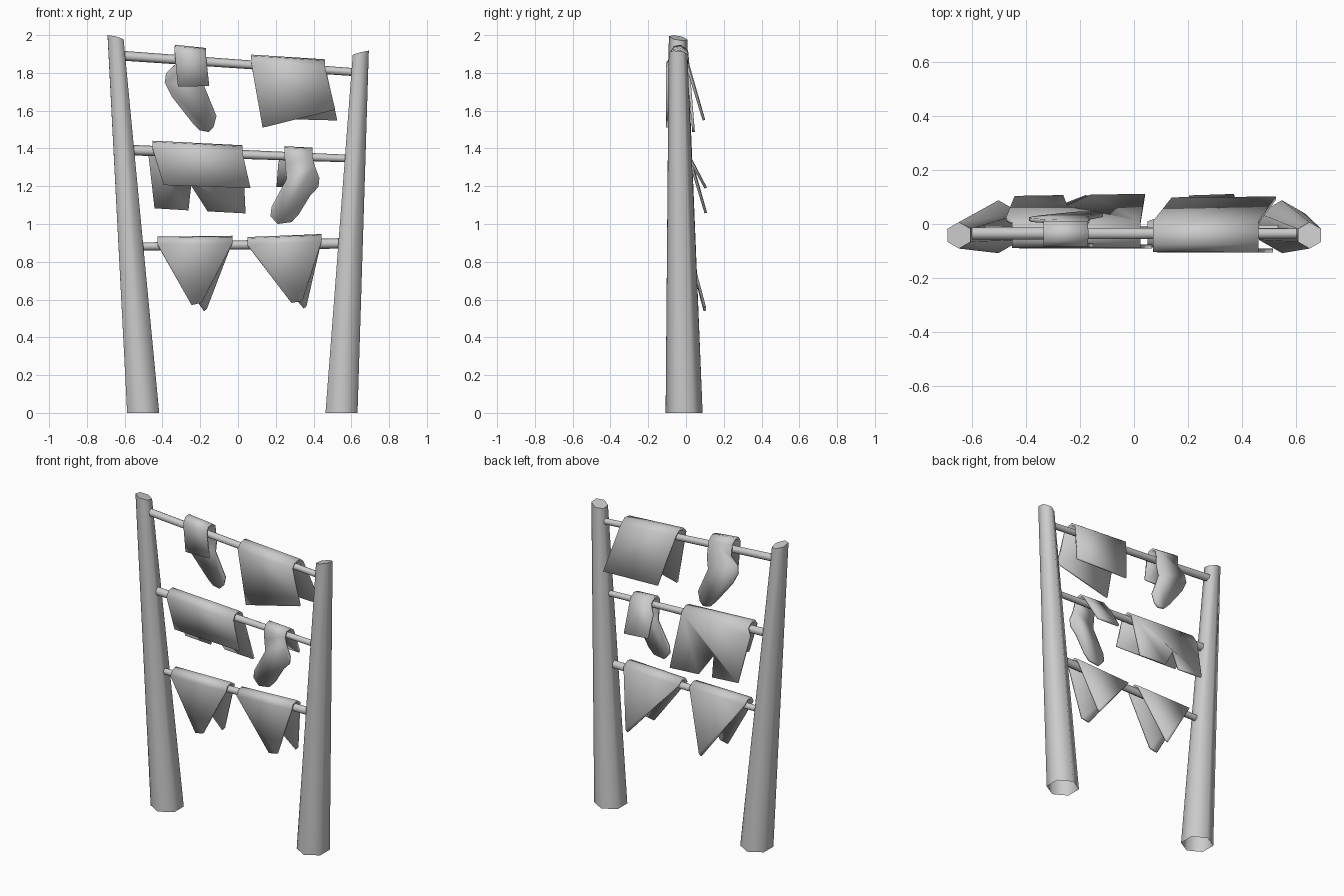
import bpy, bmesh, math
from mathutils import Vector

if "Cube" in bpy.data.objects:
    bpy.data.objects.remove(bpy.data.objects["Cube"])


def finish(name, bm, angle):
    bmesh.ops.recalc_face_normals(bm, faces=bm.faces[:])
    me = bpy.data.meshes.new(name)
    bm.to_mesh(me)
    bm.free()
    ob = bpy.data.objects.new(name, me)
    bpy.context.collection.objects.link(ob)
    bpy.ops.object.select_all(action='DESELECT')
    ob.select_set(True)
    bpy.context.view_layer.objects.active = ob
    bpy.ops.object.shade_smooth_by_angle(angle=math.radians(angle))
    return ob


def post(name, base, top, r0, r1, slant):
    # leaning six-sided pole, open at the foot, slanted cap
    bm = bmesh.new()
    rings = []
    for c, r, s in ((base, r0, (0, 0)), (top, r1, slant)):
        ring = []
        for i in range(6):
            a = math.radians(30 + 60 * i)
            dx, dy = r * math.cos(a), r * math.sin(a)
            ring.append(bm.verts.new((c[0] + dx, c[1] + dy, c[2] + s[0] * dx + s[1] * dy)))
        rings.append(ring)
    for i in range(6):
        j = (i + 1) % 6
        bm.faces.new((rings[0][i], rings[0][j], rings[1][j], rings[1][i]))
    bm.faces.new(rings[1])
    return finish(name, bm, 65)


def bar(name, a, b, r0, r1):
    a, b = Vector(a), Vector(b)
    bm = bmesh.new()
    bmesh.ops.create_cone(bm, cap_ends=True, segments=6, radius1=r0, radius2=r1, depth=(b - a).length)
    bm.transform((b - a).to_track_quat('Z', 'Y').to_matrix().to_4x4())
    bmesh.ops.translate(bm, verts=bm.verts, vec=(a + b) / 2)
    return finish(name, bm, 65)


def cloth(name, ridge, front, back, yf, yb):
    # sheet folded over a bar; front/back are (x, z) outlines from the right edge round to the left edge
    bm = bmesh.new()
    rows = [(yf, -0.035), (yf * 0.6 - 0.014, -0.006), (-0.03, 0), (0.005, -0.025)]
    strip = [[bm.verts.new((x, y, z + dz)) for x, z in ridge] for y, dz in rows]
    for p, q in zip(strip, strip[1:]):
        bm.faces.new((p[0], p[1], q[1], q[0]))
    for edge, pts, y0, y1 in ((strip[0], front, yf, yf), (strip[-1], back, 0.005, yb)):
        ztop, zlow = edge[0].co.z, min(z for x, z in pts)
        loop = [bm.verts.new((x, y0 + (y1 - y0) * (ztop - z) / (ztop - zlow), z)) for x, z in pts]
        bm.faces.new([edge[0], edge[1]] + loop)
    ob = finish(name, bm, 45)
    mod = ob.modifiers.new("thickness", 'SOLIDIFY')
    mod.thickness = 0.014
    mod.offset = 0
    return ob


# Posts
post("left_post", (-0.502, -0.01, 0), (-0.648, -0.042, 1.985), 0.098, 0.049, (-0.25, -0.18))
post("right_post", (0.548, -0.01, 0), (0.65, -0.042, 1.905), 0.098, 0.049, (0.25, -0.1))

# Cross bars
bar("top_bar", (-0.63, -0.035, 1.892), (0.63, -0.035, 1.803), 0.026, 0.021)
bar("middle_bar", (-0.59, -0.032, 1.392), (0.60, -0.032, 1.346), 0.028, 0.02)
bar("bottom_bar", (-0.55, -0.028, 0.88), (0.59, -0.028, 0.898), 0.021, 0.028)

# Towel
cloth("towel", [(0.07, 1.89), (0.46, 1.865)],
      [(0.515, 1.605), (0.13, 1.51)],
      [(0.525, 1.55), (0.14, 1.56)], -0.098, 0.095)

# Socks
cloth("upper_sock", [(-0.335, 1.942), (-0.17, 1.925)],
      [(-0.152, 1.73), (-0.318, 1.728)],
      [(-0.165, 1.80), (-0.177, 1.725), (-0.114, 1.571), (-0.13, 1.513), (-0.156, 1.487),
       (-0.204, 1.497), (-0.24, 1.534), (-0.352, 1.677), (-0.388, 1.75), (-0.38, 1.80),
       (-0.33, 1.847)], -0.078, 0.04)
cloth("lower_sock", [(0.246, 1.405), (0.394, 1.397)],
      [(0.405, 1.312), (0.431, 1.243), (0.426, 1.196), (0.384, 1.153), (0.32, 1.048),
       (0.283, 1.01), (0.209, 1.0), (0.172, 1.042), (0.177, 1.09), (0.257, 1.238),
       (0.25, 1.31)],
      [(0.37, 1.19), (0.204, 1.20), (0.214, 1.328)], -0.08, 0.105)

# Shorts
cloth("shorts", [(-0.452, 1.434), (0.024, 1.41)],
      [(0.066, 1.19), (-0.394, 1.206)],
      [(0.04, 1.058), (-0.161, 1.069), (-0.248, 1.205), (-0.262, 1.074), (-0.442, 1.085),
       (-0.474, 1.365)], -0.083, 0.105)

# Pennants
cloth("left_pennant", [(-0.426, 0.926), (-0.03, 0.931)],
      [(-0.193, 0.582), (-0.246, 0.571)],
      [(-0.165, 0.552), (-0.18, 0.54)], -0.08, 0.1)
cloth("right_pennant", [(0.05, 0.924), (0.442, 0.94)],
      [(0.341, 0.593), (0.283, 0.582)],
      [(0.362, 0.565), (0.348, 0.555)], -0.08, 0.1)
